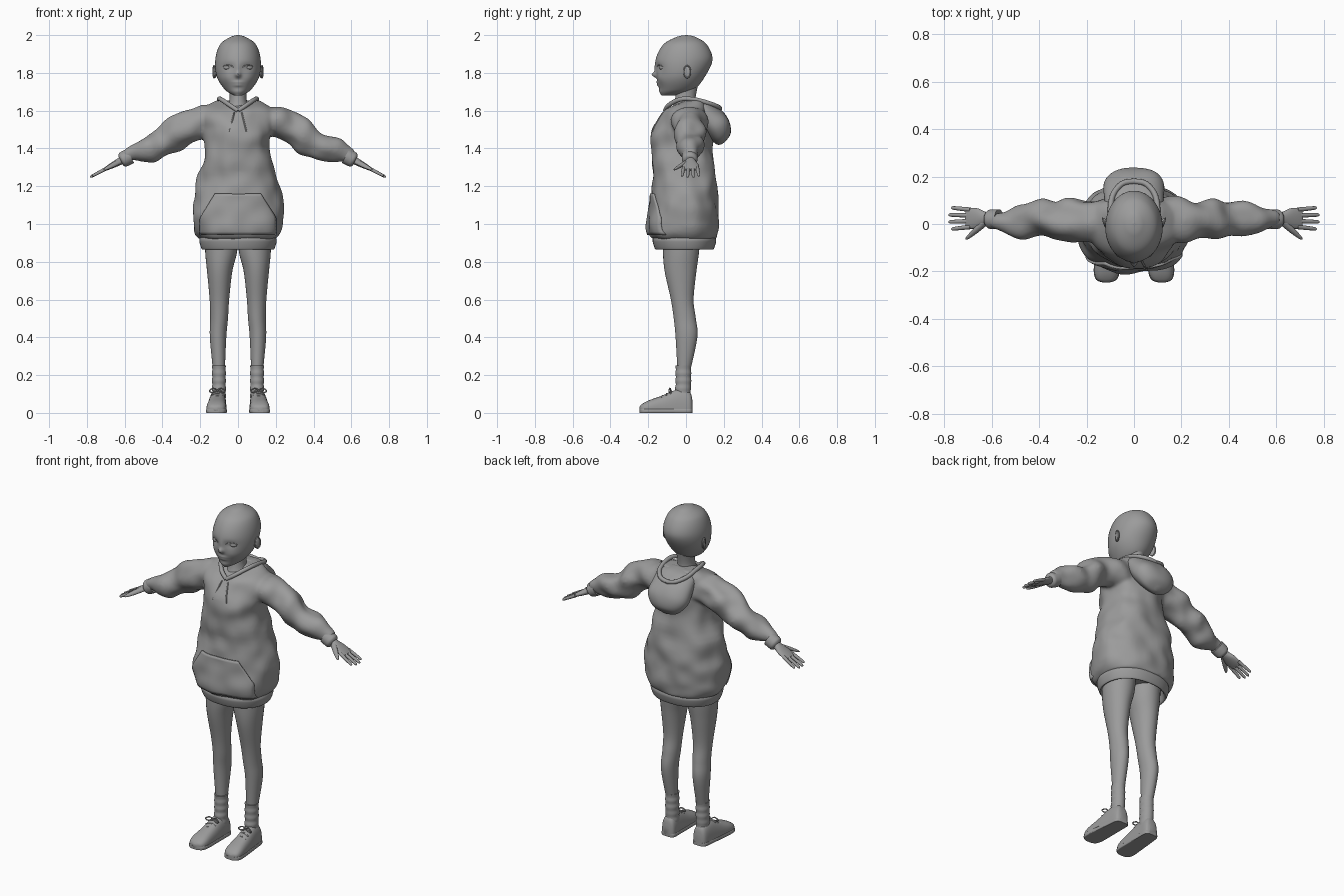
import bpy, bmesh, math
from mathutils import Vector, Matrix, noise
from mathutils.bvhtree import BVHTree

if "Cube" in bpy.data.objects:
    bpy.data.objects.remove(bpy.data.objects["Cube"])

GREY = (.33, .33, .33, 1)
mat = bpy.data.materials.new("plain grey")
mat.use_nodes = True
mat.diffuse_color = GREY
mat.node_tree.nodes["Principled BSDF"].inputs["Base Color"].default_value = GREY

X, Y, Z = Vector((1, 0, 0)), Vector((0, 1, 0)), Vector((0, 0, 1))
ARM_UP = Vector((.47, 0, .88))
SIDES = (1, -1)
meshes = []


def spline(rows, steps):
    """Smooth curve through rows of numbers."""
    last = len(rows) - 1
    out = []
    for i in range(last):
        before, start, end, after = [rows[min(max(j, 0), last)] for j in range(i - 1, i + 3)]
        for k in range(steps):
            t = k / steps
            out.append([b + t / 2 * (c - a + t * (2 * a - 5 * b + 4 * c - d + t * (3 * (b - c) + d - a)))
                        for a, b, c, d in zip(before, start, end, after)])
    out.append(list(rows[last]))
    return out


def loft(bm, rows, u=X, v=Y, sides=32, steps=5, power=2, folds=0, tweak=None):
    """Skin oval rings given as (x, y, z, radius along u, radius along v)."""
    rings = []
    for x, y, z, radius_u, radius_v in spline(rows, steps):
        ring = []
        for k in range(sides):
            angle = math.tau * k / sides
            cos, sin = math.cos(angle), math.sin(angle)
            along_u = math.copysign(abs(cos) ** (2 / power), cos) * radius_u
            along_v = math.copysign(abs(sin) ** (2 / power), sin) * radius_v
            offset = u * along_u + v * along_v
            point = Vector((x, y, z)) + offset
            if folds:
                point += offset.normalized() * folds * noise.noise(point * 10)
            if tweak:
                point = tweak(point)
            ring.append(bm.verts.new(point))
        rings.append(ring)
    for low, high in zip(rings, rings[1:]):
        for k in range(sides):
            bm.faces.new((low[k], low[k - 1], high[k - 1], high[k]))
    bm.faces.new(rings[0])
    bm.faces.new(rings[-1])


def span(z, left, right, front, back):
    """Ring row from its outer limits at height z."""
    return ((left + right) / 2, (front + back) / 2, z, (right - left) / 2, (back - front) / 2)


def upright(table):
    """Centred ring rows from (height, half width, front, back)."""
    return [span(z, -half, half, front, back) for z, half, front, back in table]


def finish(name, bm, mirror=False):
    bmesh.ops.recalc_face_normals(bm, faces=bm.faces)
    mesh = bpy.data.meshes.new(name)
    bm.to_mesh(mesh)
    bm.free()
    ob = bpy.data.objects.new(name, mesh)
    bpy.context.collection.objects.link(ob)
    mesh.materials.append(mat)
    if mirror:
        ob.modifiers.new("mirror", "MIRROR").use_mirror_merge = False
    meshes.append(ob)
    return ob


def part(name, rows, mirror=False, **options):
    bm = bmesh.new()
    loft(bm, rows, **options)
    return finish(name, bm, mirror)


def ellipsoid_pair(name, centre, radii, turn=0):
    bm = bmesh.new()
    place = Matrix.Translation(centre) @ Matrix.Rotation(turn, 4, "Z") @ Matrix.Diagonal((*radii, 1))
    bmesh.ops.create_uvsphere(bm, u_segments=24, v_segments=16, radius=1, matrix=place)
    finish(name, bm, True)


def tube(name, points, radius):
    """Round cord through points, with its mirror image."""
    curve = bpy.data.curves.new(name, "CURVE")
    curve.dimensions = "3D"
    curve.bevel_depth, curve.use_fill_caps = radius, True
    path = spline(points, 5)
    for side in SIDES:
        strand = curve.splines.new("POLY")
        strand.points.add(len(path) - 1)
        for knot, (x, y, z) in zip(strand.points, path):
            knot.co = (side * x, y, z, 1)
        strand.use_smooth = True
    curve.materials.append(mat)
    bpy.context.collection.objects.link(bpy.data.objects.new(name, curve))


def surface(ob):
    return BVHTree.FromObject(ob, bpy.context.evaluated_depsgraph_get())


def on_front(tree, x, z, lift):
    """Point just in front of a surface."""
    hit = tree.ray_cast(Vector((x, -1, z)), Y)[0]
    return (x, (hit.y if hit else -.1) - lift, z)


# head, its face shaped by soft bumps: x, z, width, height, depth
BUMPS = {
    "nose tip": (0, 1.79, .014, .014, .024),
    "nose bridge": (0, 1.82, .014, .03, .006),
    "eye socket": (.05, 1.83, .03, .02, -.008),
    "cheek": (.06, 1.77, .03, .03, .006),
    "upper lip": (0, 1.75, .028, .007, .007),
    "lower lip": (0, 1.735, .024, .007, .007),
    "chin": (0, 1.7, .03, .012, .004),
}


def shape_face(point):
    if point.y < -.05:
        point.y -= sum(depth * math.exp(-((abs(point.x) - x) / width) ** 2 - ((point.z - z) / height) ** 2)
                       for x, z, width, height, depth in BUMPS.values())
    return point


head = part("head", upright([
    (1.68, .02, -.13, -.06), (1.71, .068, -.14, .04), (1.78, .112, -.155, .1), (1.87, .12, -.16, .14),
    (1.95, .095, -.12, .11), (1.99, .04, -.05, .05), (2, .003, 0, .006)]),
    sides=112, steps=12, tweak=shape_face)
part("neck", upright([(1.56, .09, -.1, .08), (1.65, .046, -.06, .05), (1.76, .05, -.05, .07)]))

# eyes with lids, ears with rims
skin = surface(head)
ellipsoid_pair("eyes", on_front(skin, .053, 1.828, -.022), (.027, .026, .015), .3)
half_turn = [math.pi * k / 8 for k in range(9)]
tube("upper_eyelids", [on_front(skin, .053 + .027 * math.cos(a), 1.828 + .014 * math.sin(a), 0)
                       for a in half_turn], .002)
ellipsoid_pair("ears", (.122, .006, 1.806), (.009, .02, .034), -.35)
tube("ear_rims", [(.127 - .006 * math.cos(a * 2), .006 - .018 * math.cos(a * 2), 1.806 + .032 * math.sin(a * 2))
                  for a in half_turn], .003)

# hoodie body and sleeves, fused into one soft cloth form
bm = bmesh.new()
loft(bm, upright([
    (.92, .2, -.18, .16), (.96, .23, -.195, .17), (1.05, .24, -.195, .175), (1.2, .22, -.175, .165),
    (1.4, .17, -.18, .14), (1.5, .18, -.17, .13), (1.6, .19, -.11, .12), (1.655, .12, 0, .1)]),
    sides=64, steps=8, power=2.2, folds=.02)
for side in SIDES:
    loft(bm, [(side * x, .02, z, radius, radius) for x, z, radius in (
        (.08, 1.545, .1), (.24, 1.53, .085), (.38, 1.44, .08), (.52, 1.385, .06), (.6, 1.35, .04))],
        u=Vector((side * ARM_UP.x, 0, ARM_UP.z)), steps=8, folds=.03)
hoodie = finish("hoodie_body", bm)
fuse = hoodie.modifiers.new("fuse", "REMESH")
fuse.mode, fuse.voxel_size, fuse.use_smooth_shade = "VOXEL", .009, True
soft = hoodie.modifiers.new("soften", "SMOOTH")
soft.factor, soft.iterations = .5, 6

# hem band, hollow underneath
HEM = ((.95, -.04), (.88, -.025), (.865, -.015), (.87, -.007), (.9, .003), (.92, .004), (.95, -.01))
part("hem_band", upright([(z, .2 + swell, -.172 - swell, .155 + swell) for z, swell in HEM]),
     sides=64, power=2.2)


def arm_row(x, y, thick, wide):
    """Ring row on the sloping line of the forearm and hand."""
    return (x, y, 1.345 - .53 * (x - .6), thick, wide)


# ribbed cuffs
part("cuffs", [arm_row(x, .02, r, r) for x, r in ((.57, .042), (.59, .042), (.61, .04), (.62, .03))],
     True, u=ARM_UP)

# hood hanging down the back, with its rolled opening edge
part("hood", [(0, y, z, wide, thick) for y, z, wide, thick in (
    (.03, 1.635, .095, .035), (.085, 1.61, .12, .06), (.14, 1.55, .13, .072), (.18, 1.5, .12, .068),
    (.2, 1.45, .075, .045), (.2, 1.43, .01, .01))],
    v=Vector((0, .78, .62)), sides=48, power=2.2, folds=.008)
tube("hood_edge", [(0, -.11, 1.6), (.045, -.09, 1.63), (.09, -.03, 1.66), (.1, .04, 1.66),
                   (.09, .12, 1.64), (.05, .17, 1.62), (0, .18, 1.61)], .012)

# pocket and drawstrings laid on the front of the cloth
cloth = surface(hoodie)
COLUMNS, LINES = 28, 14
bm = bmesh.new()
grid = []
for j in range(LINES + 1):
    up = j / LINES
    half = .2 - .08 * max(up - .4, 0) / .6
    grid.append([bm.verts.new(on_front(cloth, half * (2 * i / COLUMNS - 1), .945 + .215 * up, .004))
                 for i in range(COLUMNS + 1)])
for low, high in zip(grid, grid[1:]):
    for i in range(COLUMNS):
        bm.faces.new((low[i], low[i + 1], high[i + 1], high[i]))
thickness = finish("front_pocket", bm).modifiers.new("thickness", "SOLIDIFY")
thickness.thickness, thickness.offset = .012, 0
tube("drawstrings", [on_front(cloth, .02 + .005 * k, 1.59 - .02 * k, .001) for k in range(6)], .004)

# hands: palm, four fingers and a thumb
bm = bmesh.new()
loft(bm, [arm_row(x, .024, thick, wide) for x, thick, wide in (
    (.58, .022, .026), (.62, .02, .025), (.66, .016, .042), (.7, .01, .044), (.71, .006, .04))], u=ARM_UP)
for finger in range(4):
    root = .06 - .024 * finger
    reach = .095 - .006 * (finger - 1.5) ** 2
    loft(bm, [arm_row(.69 + reach * t, root + t * (root - .025) / 4, r, r)
              for t, r in ((0, .01), (.8, .008), (.95, .006), (1, .001))], u=ARM_UP, sides=12)
loft(bm, [arm_row(.63 + .08 * t, .005 - .07 * t, r, r)
          for t, r in ((0, .014), (.5, .012), (.9, .007), (1, .001))], u=ARM_UP, v=(X + Y) * .7, sides=12)
finish("hands", bm, True)

# legs and slouchy socks
part("legs", [span(*row) for row in (
    (1, 0, .175, -.12, .08), (.86, .004, .174, -.122, .07), (.75, .03, .164, -.113, .055),
    (.6, .047, .15, -.08, .04), (.5, .053, .147, -.065, .052),
    (.4, .062, .149, -.055, .06), (.22, .07, .132, -.045, .022))], True)
part("socks", [(.101, -.014 - .002 * (k < 4), .07 + .02 * k, .035 + .002 * (k % 2), .04 + .002 * (k % 2))
               for k in range(10)], True)

# shoes and flat soles, toes turned slightly out
SHOE = ((.035, .02, .06), (.02, .04, .11), (-.04, .045, .125), (-.13, .05, .09),
        (-.2, .052, .065), (-.235, .04, .045), (-.247, .012, .03))


def toe_out(y):
    return .105 - .05 * y


def limit_height(low, high):
    return lambda point: Vector((point.x, point.y, min(max(point.z, low), high)))


part("shoes", [(toe_out(y), y, .02, half, top - .02) for y, half, top in SHOE],
     True, v=Z, sides=40, power=2.6, tweak=limit_height(.01, 1))
part("soles", [(toe_out(y), y, .01, half + .003, .05) for y, half, top in SHOE],
     True, v=Z, sides=40, tweak=limit_height(0, .02))

# laces: crossing bars and a loose bow
for k in range(3):
    y, z = -.125 + .024 * k, .09 + .012 * k
    tube("lace_bar_%d" % (k + 1), [(.11 + .03 * s, y - .005 * s, z - .01 * abs(s)) for s in (-1, 0, 1)], .004)
for name, side in zip(("outer", "inner"), SIDES):
    tube("lace_loop_" + name, [(.109 + side * out, -.08 - out / 4, z) for out, z in (
        (0, .118), (.02, .13), (.042, .118), (.03, .108), (0, .116))], .0035)

# smooth shading, keeping hard edges
for ob in meshes:
    ob.select_set(True)
bpy.context.view_layer.objects.active = hoodie
bpy.ops.object.shade_smooth_by_angle(angle=math.radians(50))
